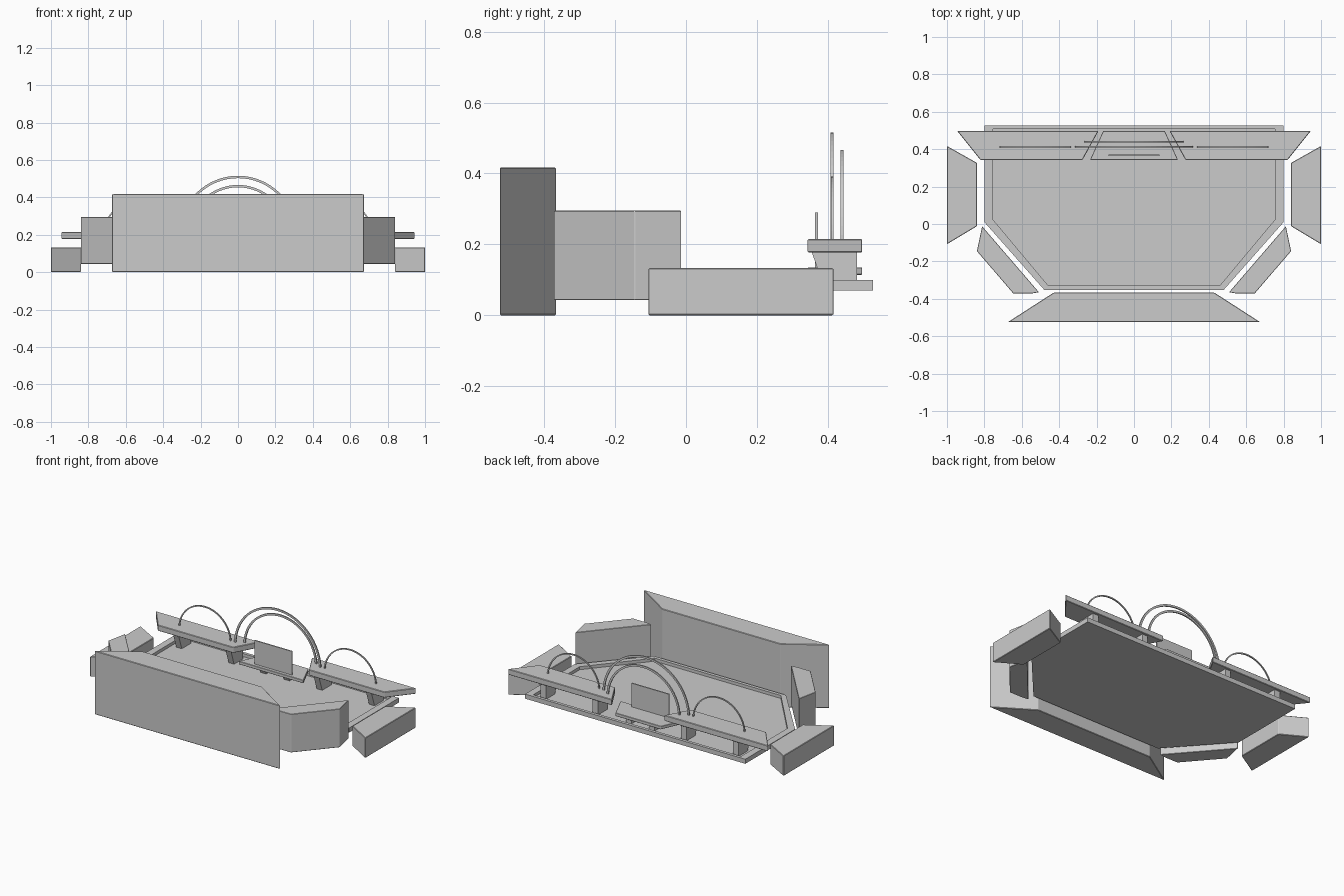
import bpy, bmesh, math

cube = bpy.data.objects.get("Cube")
if cube:
    bpy.data.objects.remove(cube, do_unlink=True)

grey = bpy.data.materials.new("light_grey")
grey.use_nodes = True
grey.diffuse_color = (0.6, 0.6, 0.6, 1)
grey.node_tree.nodes["Principled BSDF"].inputs["Base Color"].default_value = (0.6, 0.6, 0.6, 1)


def finish(name, bm, bevel=0):
    bmesh.ops.recalc_face_normals(bm, faces=bm.faces)
    mesh = bpy.data.meshes.new(name)
    bm.to_mesh(mesh)
    bm.free()
    mesh.materials.append(grey)
    obj = bpy.data.objects.new(name, mesh)
    bpy.context.collection.objects.link(obj)
    if bevel:
        mod = obj.modifiers.new("edge_bevel", "BEVEL")
        mod.width = bevel
        mod.segments = 1
    return obj


def prism(name, outline, place, depth, bevel=0):
    """Extrude a flat outline; place turns outline points into 3D points."""
    bm = bmesh.new()
    face = bm.faces.new([bm.verts.new(place(a, b)) for a, b in outline])
    out = bmesh.ops.extrude_face_region(bm, geom=[face])
    moved = [v for v in out["geom"] if isinstance(v, bmesh.types.BMVert)]
    bmesh.ops.translate(bm, verts=moved, vec=depth)
    return finish(name, bm, bevel)


def slab(name, outline, z0, z1, bevel=0):
    return prism(name, outline, lambda x, y: (x, y, z0), (0, 0, z1 - z0), bevel)


def mirrored(half):
    """Complete a right-hand outline with its mirror image."""
    return half + [(-x, y) for x, y in reversed(half)]


def arch(name, x, y, radius, thick, wide=0.008, steps=32):
    """Half ring of rectangular section standing on a console."""
    outer, inner = radius + thick / 2, radius - thick / 2
    angles = [math.pi * i / steps for i in range(steps + 1)]
    ring = [(outer * math.cos(a), outer * math.sin(a)) for a in angles]
    ring += [(inner * math.cos(a), inner * math.sin(a)) for a in reversed(angles)]
    return prism(name, ring, lambda u, v: (x + u, y - wide / 2, 0.2 + v), (0, wide, 0))


# Floor tray with a raised rim
rim_line = mirrored([(0.8, 0.527), (0.8, 0.01), (0.48, -0.352)])
recess_line = mirrored([(0.755, 0.507), (0.755, 0.025), (0.458, -0.33)])
bm = bmesh.new()
loops = [[bm.verts.new((x, y, z)) for x, y in line]
         for line, z in ((rim_line, 0.07), (rim_line, 0.1), (recess_line, 0.1), (recess_line, 0.08))]
bm.faces.new(loops[0])
bm.faces.new(loops[-1])
for low, high in zip(loops, loops[1:]):
    for i in range(len(low)):
        j = (i + 1) % len(low)
        bm.faces.new((low[i], low[j], high[j], high[i]))
finish("floor_tray", bm)

# Tall front wall
slab("front_wall", mirrored([(0.675, -0.525), (0.43, -0.367)]), 0, 0.417, 0.003)

# Centre console, its feet and the upright screen
slab("centre_console", mirrored([(0.165, 0.497), (0.235, 0.343)]), 0.114, 0.135, 0.002)
screen = [(-0.136, 0.133), (0.136, 0.133), (0.136, 0.29), (-0.136, 0.29)]
prism("screen", screen, lambda x, z: (x, 0.364, z), (0, 0.008, 0))

# Large arches spanning both side consoles
arch("outer_arch", 0, 0.412, 0.309, 0.013)
arch("inner_arch", 0, 0.44, 0.26, 0.013)

# Parts that repeat on both sides
bracket = [(0.355, 0.178), (0.482, 0.178), (0.482, 0.08), (0.388, 0.08)]
foot = [(0.37, 0.116), (0.475, 0.116), (0.475, 0.08), (0.385, 0.08)]
for side, s in (("left", 1), ("right", -1)):
    def flip(points):
        return [(s * x, y) for x, y in points]

    slab(side + "_corner_block",
         flip([(0.812, -0.012), (0.84, -0.145), (0.645, -0.372), (0.55, -0.372), (0.508, -0.365)]),
         0.043, 0.295, 0.002)
    slab(side + "_side_block",
         flip([(1, 0.417), (0.84, 0.327), (0.84, -0.012), (1, -0.108)]), 0, 0.133, 0.003)
    slab(side + "_console",
         flip([(0.945, 0.497), (0.822, 0.343), (0.275, 0.343), (0.19, 0.497)]), 0.177, 0.215, 0.003)
    arch(side + "_arch", s * 0.528, 0.412, 0.187, 0.008, 0.007)
    for label, profile, x in (("inner_bracket", bracket, 0.32),
                              ("outer_bracket", bracket, 0.7),
                              ("centre_foot", foot, 0.085)):
        prism(side + "_" + label, profile, lambda y, z: (s * x - 0.02, y, z), (0.04, 0, 0))
